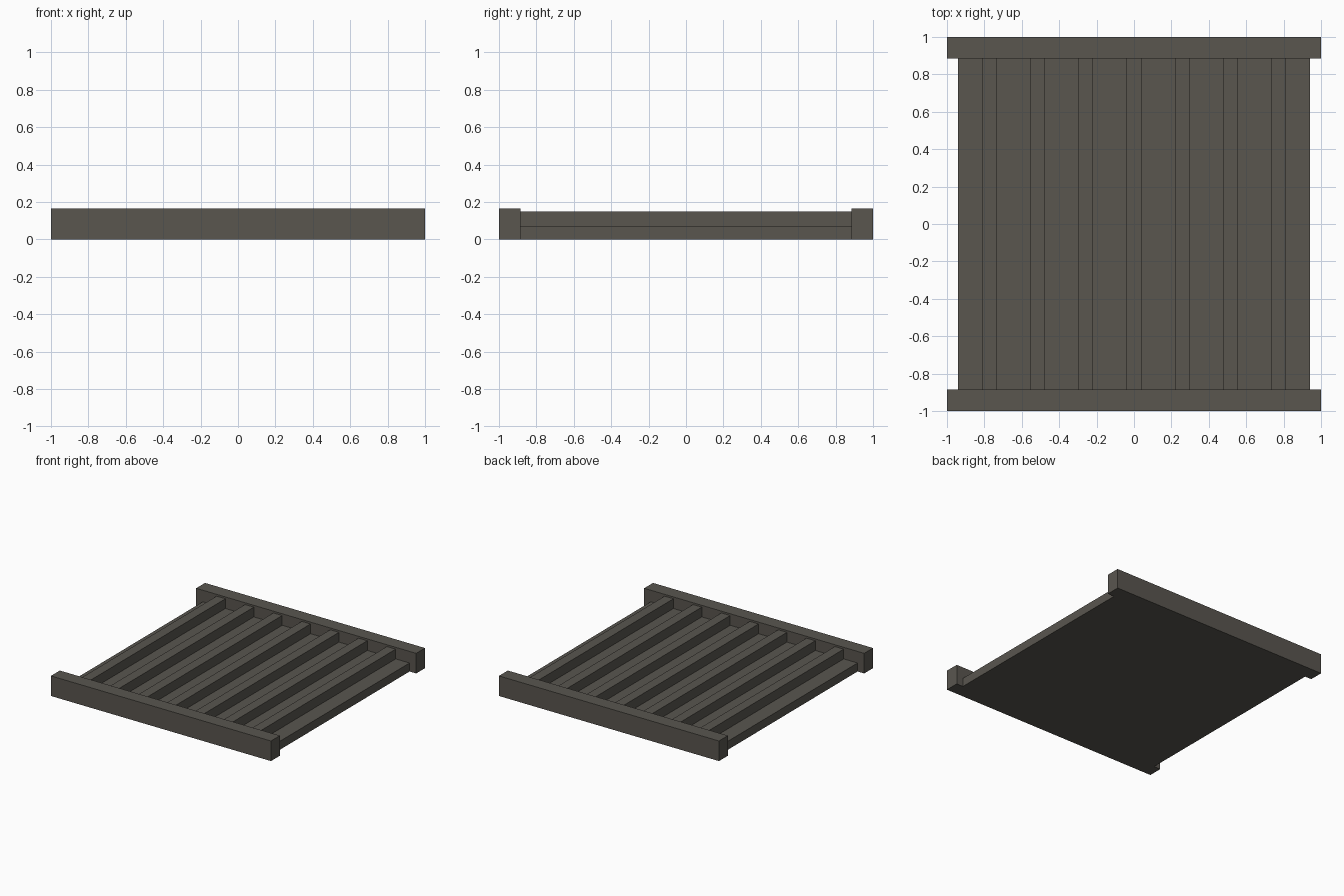
import bpy

cube = bpy.data.objects.get("Cube")
if cube:
    bpy.data.objects.remove(cube, do_unlink=True)

# Dark weathered grey for every part
grey = bpy.data.materials.new("dark_warm_grey")
grey.use_nodes = True
colour = (0.10, 0.092, 0.078, 1)
grey.diffuse_color = colour
grey.node_tree.nodes["Principled BSDF"].inputs["Base Color"].default_value = colour


def box(name, low, high):
    """Add a box spanning two opposite corners."""
    centre = [(a + b) / 2 for a, b in zip(low, high)]
    bpy.ops.mesh.primitive_cube_add(size=1, location=centre)
    obj = bpy.context.object
    obj.name = name
    obj.scale = [b - a for a, b in zip(low, high)]
    bpy.ops.object.transform_apply(location=False, rotation=False, scale=True)
    obj.data.materials.append(grey)
    return obj


HALF = 1.0       # half of the overall length
INNER = 0.885    # inner face of the end beams

# End beams
box("front_beam", (-HALF, -HALF, 0), (HALF, -INNER, 0.165))
box("back_beam", (-HALF, INNER, 0), (HALF, HALF, 0.165))

# Base panel between the beams
box("base_panel", (-0.94, -INNER, 0), (0.94, INNER, 0.07))

# Seven evenly spaced ribs on the panel
for i in range(-3, 4):
    x = i * 0.258
    box(f"rib_{i + 4}", (x - 0.04, -INNER, 0.07), (x + 0.04, INNER, 0.15))
